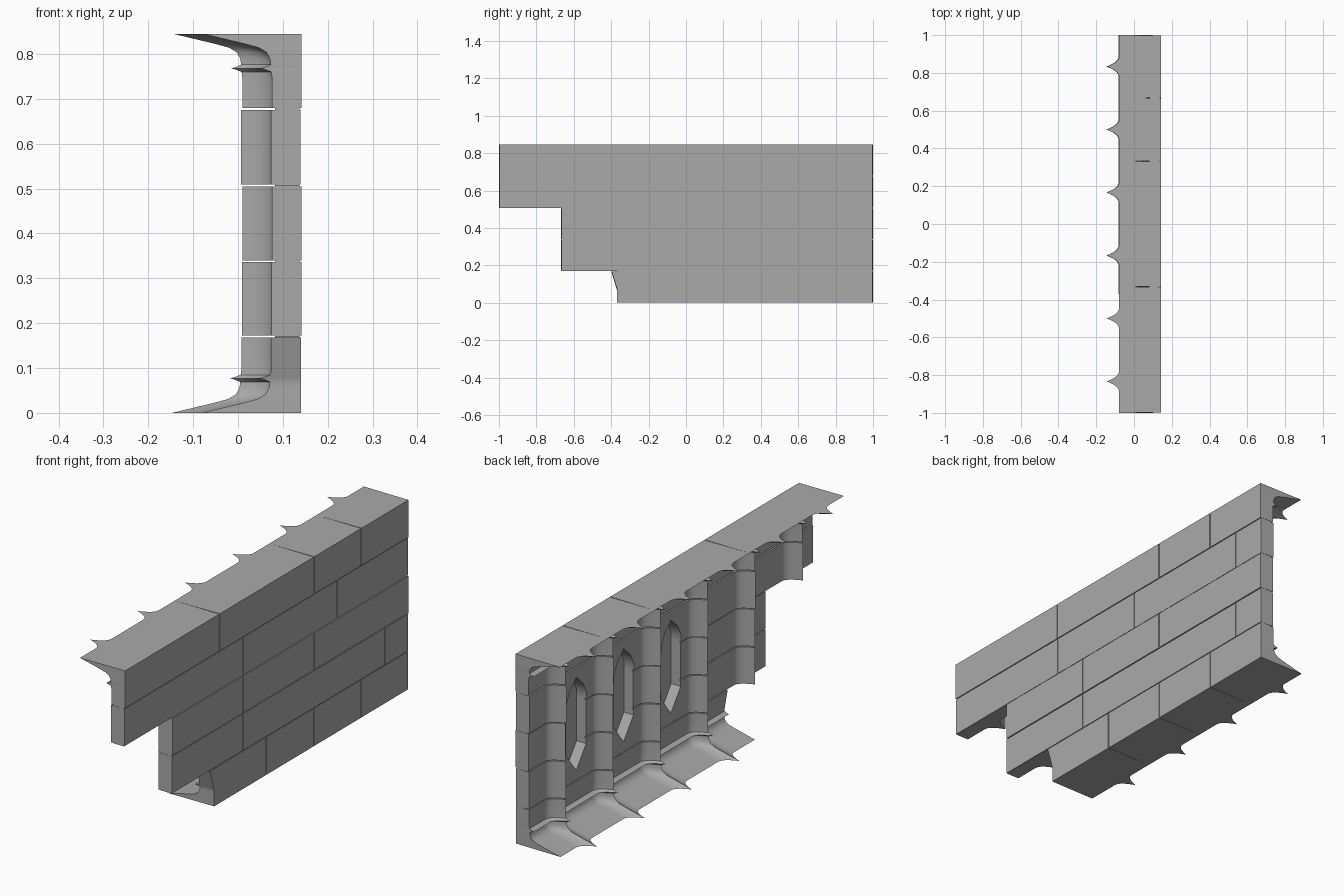
import bpy, bmesh

cube = bpy.data.objects.get("Cube")
if cube:
    bpy.data.objects.remove(cube)

HEIGHT = 0.845
BACK = 0.142
GAP = 0.002
RIB_CENTRES = [k / 6 for k in (-5, -3, -1, 1, 3, 5)]
RIB_HALF = 0.06
RIB_DEPTH = 0.066

stone = bpy.data.materials.new("grey_stone")
stone.use_nodes = True
GREY = (0.4, 0.4, 0.4, 1)
stone.diffuse_color = GREY
stone.node_tree.nodes["Principled BSDF"].inputs["Base Color"].default_value = GREY

# Height and depth of the flared plinth and its thin ring; mirrored for the cornice
FLARE = [(0, -0.08), (0.012, -0.03), (0.022, 0.012), (0.031, 0.045), (0.041, 0.062),
         (0.055, 0.07), (0.069, 0.072), (0.074, 0.06), (0.077, 0.05), (0.08, 0.06),
         (0.085, 0.073), (0.1, 0.075)]
PROFILE = FLARE + [(HEIGHT - z, x) for z, x in reversed(FLARE)]


def wall_depth(z):
    for (z0, x0), (z1, x1) in zip(PROFILE, PROFILE[1:]):
        if z <= z1:
            return x0 + (x1 - x0) * (z - z0) / (z1 - z0)
    return PROFILE[-1][1]


def rib_depth(y):
    d = min(abs(y - c) for c in RIB_CENTRES)
    return RIB_DEPTH * max(0, 1 - d / RIB_HALF) ** 2.5


RIB_YS = [c + RIB_HALF * k / 10 for c in RIB_CENTRES for k in range(-10, 11)]


def samples(lo, hi, extra):
    inner = [v for v in extra if lo + 1e-4 < v < hi - 1e-4]
    return [lo] + sorted(inner) + [hi]


def finish(bm, name):
    bmesh.ops.recalc_face_normals(bm, faces=bm.faces)
    mesh = bpy.data.meshes.new(name)
    bm.to_mesh(mesh)
    bm.free()
    mesh.materials.append(stone)
    ob = bpy.data.objects.new(name, mesh)
    bpy.context.collection.objects.link(ob)
    return ob


def block(name, y0, y1, z0, z1, shift=0, chipped=False):
    """Stone block whose -x face follows the flare and rib profiles."""
    ys = samples(y0, y1, RIB_YS)
    zs = samples(z0, z1, [z for z, x in PROFILE] + ([0.12] if chipped else []))
    bm = bmesh.new()
    front, back = [], []
    for z in zs:
        f_row, b_row = [], []
        for y in ys:
            x = wall_depth(z) - rib_depth(y) + shift
            yb = min(max(y, y0 + GAP), y1 - GAP)
            if chipped and y == y0:
                cut = 0.3 * max(0, z - 0.07)
                y, yb = y - cut, yb - cut
            f_row.append(bm.verts.new((x, y, z)))
            b_row.append(bm.verts.new((BACK - 0.001 + shift, yb, z)))
        front.append(f_row)
        back.append(b_row)
    for grid in (front, back):
        for r0, r1 in zip(grid, grid[1:]):
            for i in range(len(ys) - 1):
                bm.faces.new((r0[i], r0[i + 1], r1[i + 1], r1[i]))
    # Close the rim between the two grids
    def rim(g):
        return (g[0] + [r[-1] for r in g[1:]] + g[-1][-2::-1]
                + [r[0] for r in g[-2:0:-1]])
    f, b = rim(front), rim(back)
    for i in range(len(f)):
        j = (i + 1) % len(f)
        bm.faces.new((f[i], f[j], b[j], b[i]))
    return finish(bm, name)


def prism(name, outline, x0, x1):
    bm = bmesh.new()
    face = bm.faces.new([bm.verts.new((x0, y, z)) for y, z in outline])
    out = bmesh.ops.extrude_face_region(bm, geom=[face])
    for v in out["geom"]:
        if isinstance(v, bmesh.types.BMVert):
            v.co.x = x1
    return finish(bm, name)


# Courses from the ground up: bottom, top, depth shift, vertical joints
COURSES = [
    (0, 0.17, -0.001, [-0.37, 0, 0.333, 0.667, 1]),
    (0.17, 0.338, 0, [-0.667, -0.167, 0.833, 1]),
    (0.338, 0.507, 0.001, [-0.667, -0.167, 0.333, 1]),
    (0.507, 0.677, -0.002, [-1, -0.333, -0.167, 0.167, 0.5, 0.833, 1]),
    (0.677, HEIGHT, 0.001, [-1, -0.333, 0.333, 0.667, 1]),
]
parts = []
for n, (z0, z1, shift, joints) in enumerate(COURSES):
    low = z0 + (GAP if z0 > 0 else 0)
    high = z1 - (GAP if z1 < HEIGHT else 0)
    for m, (y0, y1) in enumerate(zip(joints, joints[1:])):
        parts.append(block(f"course_{n + 1}_block_{m + 1}", y0, y1, low, high,
                           shift, chipped=(n == 0 and m == 0)))
    # Mortar behind the joints of this course
    a, b = joints[0] + GAP, joints[-1] - GAP
    lo, hi = max(z0, GAP), min(z1, HEIGHT - GAP)
    parts.append(prism(f"mortar_{n + 1}", [(a, lo), (b, lo), (b, hi), (a, hi)],
                       0.082, 0.137))

# Pointed blind windows in three bays
NICHE = [(0, 0.217), (0.07, 0.31), (0.07, 0.54), (0.045, 0.59), (0, 0.632),
         (-0.045, 0.59), (-0.07, 0.54), (-0.07, 0.31)]
cutters = []
for n, yc in enumerate((0, 1 / 3, 2 / 3)):
    cutter = prism(f"niche_cutter_{n + 1}", [(yc + y, z) for y, z in NICHE], 0.0, 0.122)
    cutter.hide_render = True
    cutters.append((cutter, yc))

for ob in parts:
    bpy.ops.object.select_all(action="DESELECT")
    ob.select_set(True)
    bpy.context.view_layer.objects.active = ob
    ys = [v.co.y for v in ob.data.vertices]
    zs = [v.co.z for v in ob.data.vertices]
    for cutter, yc in cutters:
        if min(ys) < yc + 0.07 and max(ys) > yc - 0.07 and max(zs) > 0.22 and min(zs) < 0.63:
            mod = ob.modifiers.new("niche", "BOOLEAN")
            mod.operation = "DIFFERENCE"
            mod.solver = "EXACT"
            mod.object = cutter
            bpy.ops.object.modifier_apply(modifier=mod.name)
    bpy.ops.object.shade_smooth_by_angle(angle=0.6)

for cutter, yc in cutters:
    bpy.data.objects.remove(cutter)
